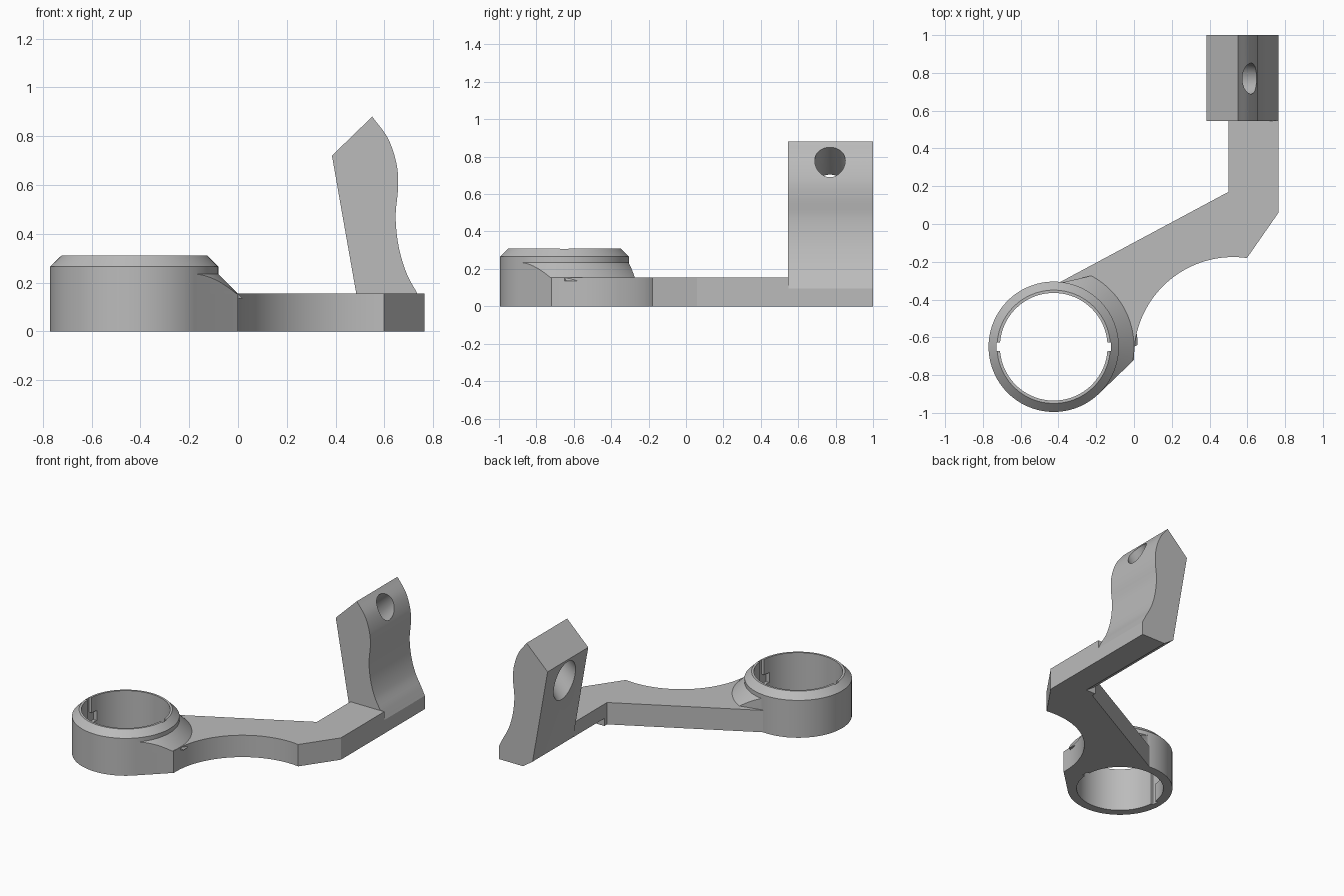
import bpy, bmesh
from math import sin, cos, pi, radians
from mathutils import Vector

cube = bpy.data.objects.get("Cube")
if cube:
    bpy.data.objects.remove(cube, do_unlink=True)

grey = bpy.data.materials.new("plain grey")
grey.use_nodes = True
grey.diffuse_color = (0.5, 0.5, 0.5, 1)
grey.node_tree.nodes["Principled BSDF"].inputs["Base Color"].default_value = (0.5, 0.5, 0.5, 1)

RING = Vector((-0.425, -0.65, 0))
BORE = 0.285
ARM_TOP = 0.155


def finish(name, bm):
    bmesh.ops.recalc_face_normals(bm, faces=bm.faces)
    mesh = bpy.data.meshes.new(name)
    bm.to_mesh(mesh)
    bm.free()
    mesh.materials.append(grey)
    ob = bpy.data.objects.new(name, mesh)
    bpy.context.collection.objects.link(ob)
    return ob


def prism(name, points, lo, hi, along_y=False):
    """Extrude an outline upwards, or an x-z outline along y."""
    bm = bmesh.new()
    place = (lambda a, b: (a, lo, b)) if along_y else (lambda a, b: (a, b, lo))
    face = bm.faces.new([bm.verts.new(place(*p)) for p in points])
    ext = bmesh.ops.extrude_face_region(bm, geom=[face])
    move = Vector((0, hi - lo, 0)) if along_y else Vector((0, 0, hi - lo))
    bmesh.ops.translate(bm, vec=move, verts=[v for v in ext["geom"] if isinstance(v, bmesh.types.BMVert)])
    return finish(name, bm)


def lathe(name, profile, steps=96):
    """Solid of revolution about the ring axis from (radius, height) pairs."""
    bm = bmesh.new()
    rows = [[bm.verts.new(RING + Vector((r * cos(2 * pi * i / steps), r * sin(2 * pi * i / steps), z)))
             for i in range(steps)] for r, z in profile]
    for low, high in zip(rows, rows[1:]):
        for i in range(steps):
            j = (i + 1) % steps
            bm.faces.new((low[i], low[j], high[j], high[i]))
    bm.faces.new(rows[0])
    bm.faces.new(rows[-1])
    return finish(name, bm)


def combine(target, other, operation):
    mod = target.modifiers.new(operation.lower(), "BOOLEAN")
    mod.operation = operation
    mod.solver = "EXACT"
    mod.object = other
    bpy.context.view_layer.objects.active = target
    bpy.ops.object.modifier_apply(modifier=mod.name)
    bpy.data.objects.remove(other, do_unlink=True)


def smooth_path(points, steps=8):
    """Catmull-Rom curve through the points."""
    pts = [Vector(p) for p in points]
    pts = [2 * pts[0] - pts[1]] + pts + [2 * pts[-1] - pts[-2]]
    out = []
    for a, b, c, d in zip(pts, pts[1:], pts[2:], pts[3:]):
        for i in range(steps):
            t = i / steps
            out.append(0.5 * (2 * b + (c - a) * t + (2 * a - 5 * b + 4 * c - d) * t ** 2
                              + (3 * b - a - 3 * c + d) * t ** 3))
    return [tuple(p) for p in out + [pts[-2]]]


# Collar with a chamfered top
bracket = lathe("clamp_bracket", [(0.345, 0), (0.345, 0.265), (0.3, 0.31)])

# Flat arm with a concave front edge
arc = [(0.525 + 0.525 * cos(radians(a)), -0.70 + 0.525 * sin(radians(a))) for a in range(82, 176, 3)]
arm = prism("arm", [(-0.4, -0.312), (0.5, 0.17), (0.5, 0.547), (0.765, 0.547), (0.765, 0.06)]
            + arc + [(0, -0.72), (-0.195, -0.907), (-0.425, -0.65)], 0, ARM_TOP)

# Sloped shoulder between the collar and the arm
shoulder = lathe("shoulder", [(0.445, 0.135), (0.345, 0.235)])
limit = prism("shoulder_limit", [(-0.425, -0.32), (-0.23, -0.275), (0.1, -0.2), (0.1, -0.6), (0, -0.65),
                                 (0, -0.72), (-0.195, -0.907), (-0.425, -0.65)], 0.1, 0.3)
combine(shoulder, limit, "INTERSECT")

# Upright plate with a wavy outer side
wave = smooth_path([(0.55, 0.88), (0.615, 0.79), (0.65, 0.685), (0.656, 0.59), (0.646, 0.47),
                    (0.658, 0.35), (0.69, 0.24), (0.735, 0.155), (0.765, 0.095)])
upright = prism("upright", wave + [(0.765, 0), (0.512, 0), (0.385, 0.72)], 0.545, 1.0, True)

for part in (arm, shoulder, upright):
    combine(bracket, part, "UNION")

# Bevel under the inner edge of the arm and upright
combine(bracket, prism("bevel_cutter", [(0.44, 0.096), (0.44, -0.1), (0.72, -0.1)], 0.2, 1.1, True), "DIFFERENCE")

# Collar bore with two twist-lock slots
combine(bracket, lathe("bore_cutter", [(BORE, -0.1), (BORE, 0.5)]), "DIFFERENCE")
for side in (-1, 1):
    def slot(name, y0, y1, z0, z1):
        outline = [(RING.x + side * r, RING.y - side * y)
                   for r, y in ((0.25, y0), (0.303, y0), (0.303, y1), (0.25, y1))]
        combine(bracket, prism(name, outline, z0, z1), "DIFFERENCE")
    slot("slot_cutter", -0.023, 0.023, -0.1, 0.5)
    slot("lock_cutter", 0.0, 0.07, 0.13, 0.2)

# Tapered hole rising at 45 degrees through the upright
bm = bmesh.new()
bmesh.ops.create_cone(bm, cap_ends=True, segments=64, radius1=0.128, radius2=0.068, depth=0.5)
axis = Vector((1, 0, 1)).normalized()
bmesh.ops.rotate(bm, verts=bm.verts, matrix=axis.to_track_quat("Z", "Y").to_matrix())
bmesh.ops.translate(bm, verts=bm.verts, vec=Vector((0.613, 0.77, 0.777)) - axis * 0.13)
combine(bracket, finish("hole_cutter", bm), "DIFFERENCE")

# Smooth curved sides, keep hard edges
bpy.ops.object.select_all(action="DESELECT")
bracket.select_set(True)
bpy.context.view_layer.objects.active = bracket
bpy.ops.object.shade_smooth_by_angle(angle=radians(25))
